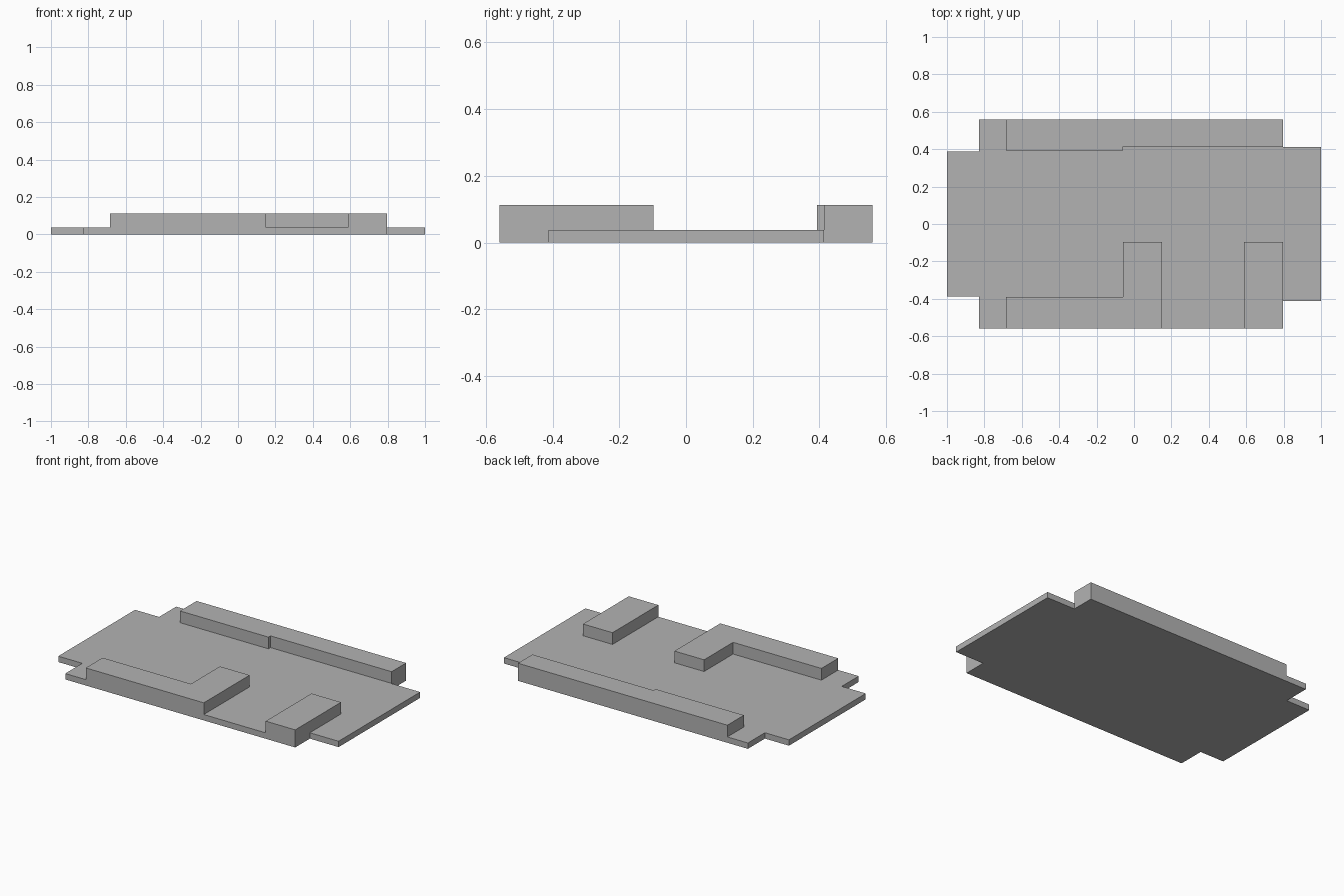
import bpy
import bmesh

cube = bpy.data.objects.get("Cube")
if cube:
    bpy.data.objects.remove(cube, do_unlink=True)

# Single matte grey
grey = bpy.data.materials.new("plain_grey")
grey.use_nodes = True
colour = (0.45, 0.45, 0.45, 1)
grey.diffuse_color = colour
grey.node_tree.nodes["Principled BSDF"].inputs["Base Color"].default_value = colour

FLOOR, TOP = 0.0375, 0.1125      # slab thickness and wall height
LEFT, RIGHT, SIDE = -0.83, 0.797, 0.56
WALL_START, STEP = -0.685, -0.06
INNER = -0.097                   # inner end of the short walls


def extrude_outline(name, outline, bottom, top):
    """Raise a flat outline into a solid block."""
    bm = bmesh.new()
    face = bm.faces.new([bm.verts.new((x, y, bottom)) for x, y in outline])
    raised = bmesh.ops.extrude_face_region(bm, geom=[face])["geom"]
    for v in raised:
        if isinstance(v, bmesh.types.BMVert):
            v.co.z = top
    bmesh.ops.recalc_face_normals(bm, faces=bm.faces)
    mesh = bpy.data.meshes.new(name)
    bm.to_mesh(mesh)
    bm.free()
    mesh.materials.append(grey)
    obj = bpy.data.objects.new(name, mesh)
    bpy.context.collection.objects.link(obj)
    return obj


# Base slab with a narrower tab at each end
half = [(-1, 0.388), (LEFT, 0.388), (LEFT, SIDE),
        (RIGHT, SIDE), (RIGHT, 0.412), (1, 0.412)]
extrude_outline("base_slab", half + [(x, -y) for x, y in reversed(half)], 0, FLOOR)

# Long back wall, slightly thinner past the step
extrude_outline("back_wall", [
    (WALL_START, SIDE), (WALL_START, 0.393), (STEP, 0.393),
    (STEP, 0.414), (RIGHT, 0.414), (RIGHT, SIDE)], FLOOR, TOP)

# L-shaped front wall
extrude_outline("front_corner_wall", [
    (WALL_START, -SIDE), (0.15, -SIDE), (0.15, INNER),
    (STEP, INNER), (STEP, -0.39), (WALL_START, -0.39)], FLOOR, TOP)

# Separate front block
extrude_outline("front_block", [
    (0.588, -SIDE), (RIGHT, -SIDE), (RIGHT, INNER), (0.588, INNER)], FLOOR, TOP)
